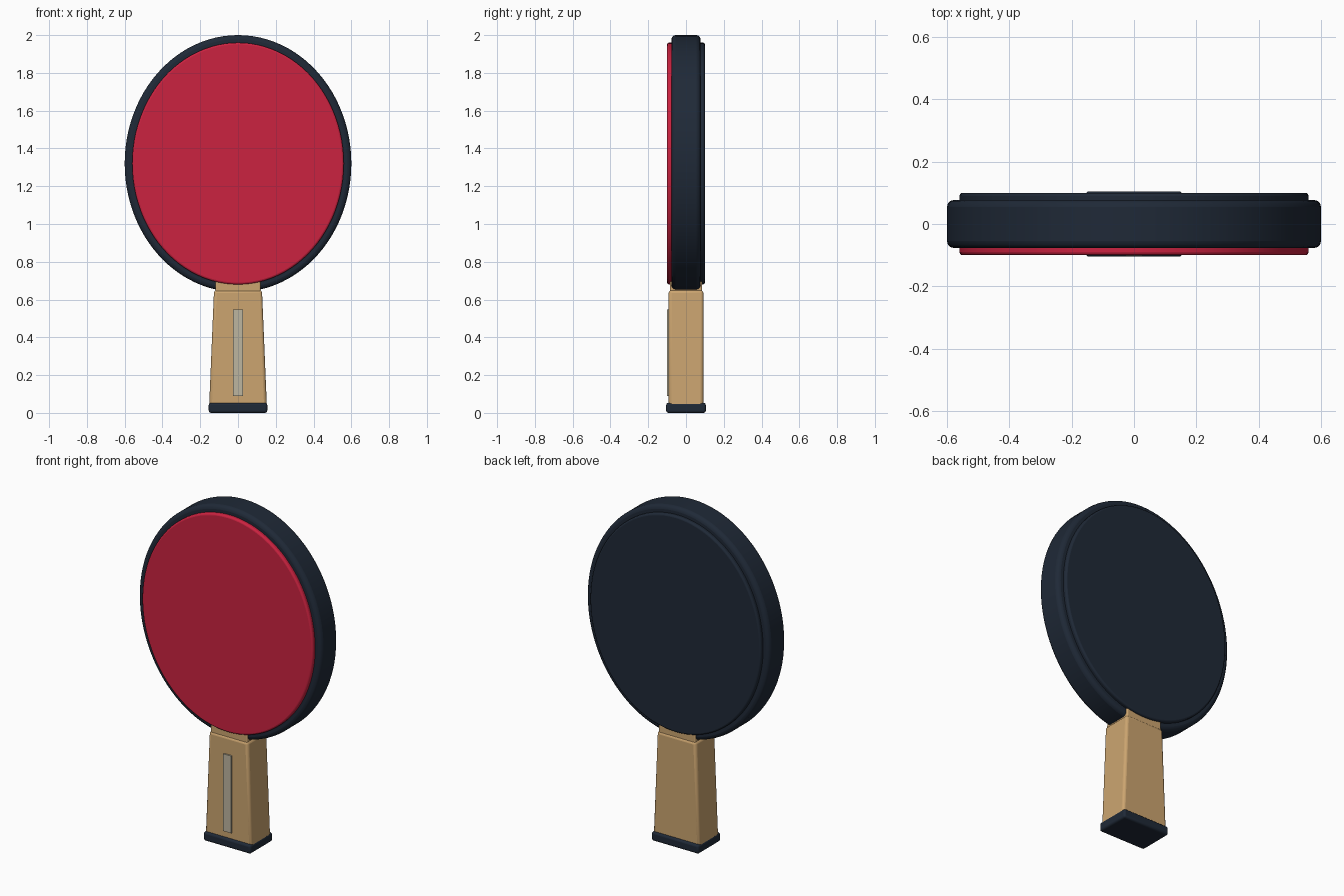
import bpy
import math

cube = bpy.data.objects.get("Cube")
if cube:
    bpy.data.objects.remove(cube, do_unlink=True)


def material(name, srgb):
    color = [((c / 255 + 0.055) / 1.055) ** 2.4 for c in srgb] + [1.0]
    mat = bpy.data.materials.new(name)
    mat.use_nodes = True
    mat.diffuse_color = color
    bsdf = next(n for n in mat.node_tree.nodes if n.type == 'BSDF_PRINCIPLED')
    bsdf.inputs["Base Color"].default_value = color
    return mat


NAVY = material("dark navy", (31, 41, 55))
RED = material("red rubber", (203, 34, 64))
WOOD = material("light wood", (204, 165, 112))
INLAY = material("pale grey inlay", (190, 182, 160))


def finish(name, mat, bevel, segments):
    obj = bpy.context.object
    obj.name = name
    obj.data.materials.append(mat)
    bpy.ops.object.transform_apply(location=False, rotation=True, scale=True)
    if bevel:
        mod = obj.modifiers.new("Rounded edges", 'BEVEL')
        mod.width = bevel
        mod.segments = segments
        mod.limit_method = 'ANGLE'
        mod.angle_limit = math.radians(40)
    bpy.ops.object.shade_smooth_by_angle(angle=math.radians(40))
    return obj


def oval(name, mat, rx, rz, y0, y1, bevel):
    """Oval disc standing upright, spanning y0 to y1."""
    bpy.ops.mesh.primitive_cylinder_add(
        vertices=96, radius=1, depth=1,
        location=(0, (y0 + y1) / 2, 1.32), rotation=(math.pi / 2, 0, 0))
    bpy.context.object.scale = (rx, rz, y1 - y0)
    return finish(name, mat, bevel, 3)


def block(name, mat, half_x, y0, y1, z0, z1, bevel, top_half_x=None):
    """Box, optionally narrowing in x towards the top."""
    bpy.ops.mesh.primitive_cube_add(
        size=1, location=(0, (y0 + y1) / 2, (z0 + z1) / 2))
    obj = bpy.context.object
    obj.scale = (2 * half_x, y1 - y0, z1 - z0)
    if top_half_x:
        for v in obj.data.vertices:
            if v.co.z > 0:
                v.co.x *= top_half_x / half_x
    return finish(name, mat, bevel, 3)


# Blade with a rubber sheet on each face
oval("blade", NAVY, 0.60, 0.68, -0.077, 0.077, 0.022)
oval("front_rubber", RED, 0.56, 0.64, -0.10, -0.06, 0.010)
oval("back_rubber", NAVY, 0.56, 0.64, 0.06, 0.10, 0.010)

# Flared handle, neck and end cap
block("handle", WOOD, 0.153, -0.092, 0.092, 0.03, 0.65, 0.015, top_half_x=0.127)
block("neck", WOOD, 0.122, -0.086, 0.086, 0.55, 0.74, 0.008, top_half_x=0.118)
block("end_cap", NAVY, 0.155, -0.105, 0.105, 0.0, 0.053, 0.012)

# Thin inlay on the handle front
block("handle_inlay", INLAY, 0.026, -0.101, -0.0915, 0.09, 0.547, 0)
